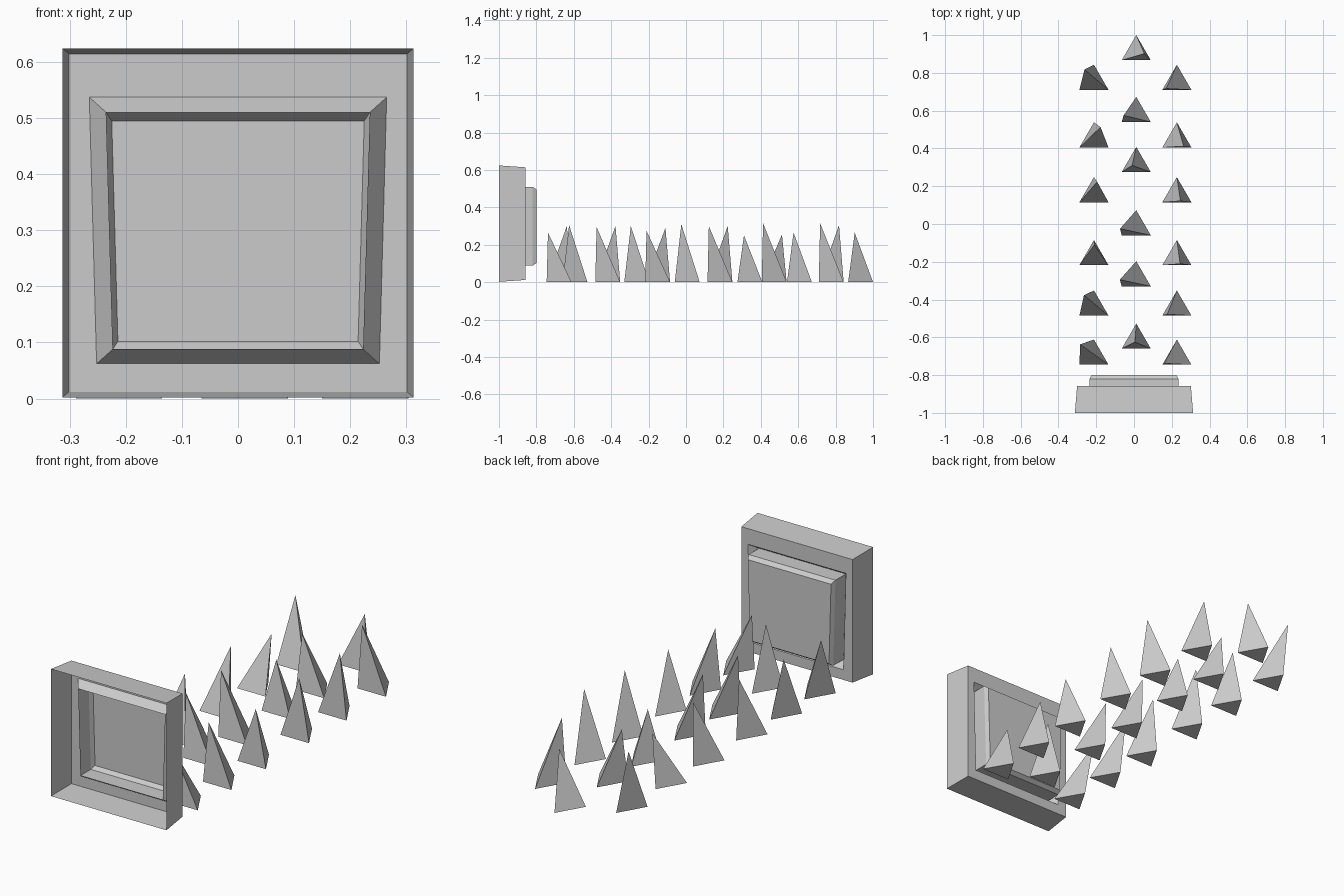
import bpy
import bmesh

cube = bpy.data.objects.get("Cube")
if cube:
    bpy.data.objects.remove(cube, do_unlink=True)

# Single plain grey material
grey = bpy.data.materials.new("plain_grey")
grey.use_nodes = True
GREY = (0.6, 0.6, 0.6, 1.0)
grey.diffuse_color = GREY
grey.node_tree.nodes["Principled BSDF"].inputs["Base Color"].default_value = GREY


def make_object(name, bm):
    mesh = bpy.data.meshes.new(name)
    bm.to_mesh(mesh)
    bm.free()
    mesh.materials.append(grey)
    obj = bpy.data.objects.new(name, mesh)
    bpy.context.collection.objects.link(obj)
    return obj


def trapezoid(bm, half_top, half_bottom, top, bottom, y):
    corners = ((-half_bottom, bottom), (half_bottom, bottom),
               (half_top, top), (-half_top, top))
    return [bm.verts.new((x, y, z)) for x, z in corners]


def bridge(bm, a, b):
    for i in range(len(a)):
        j = (i + 1) % len(a)
        bm.faces.new((a[i], a[j], b[j], b[i]))


# Wall panel: open-fronted shell, raised lip, then a sunken bevelled panel
bm = bmesh.new()
sections = (
    (0.313, 0.313, 0.624, 0.002, -1.0),    # open front rim
    (0.301, 0.301, 0.614, 0.012, -0.858),  # back plate edge
    (0.265, 0.252, 0.537, 0.062, -0.858),  # opening in back plate
    (0.235, 0.223, 0.51, 0.088, -0.90),    # lip ridge
    (0.235, 0.223, 0.51, 0.088, -0.82),    # recess wall
    (0.225, 0.214, 0.495, 0.102, -0.80),   # bevel to panel
)
loops = [trapezoid(bm, *s) for s in sections]
for a, b in zip(loops, loops[1:]):
    bridge(bm, a, b)
bm.faces.new(loops[-1])
make_object("wall_panel", bm)


# Spikes: three-sided pyramids with tips leaning in different directions
def spike(name, x, y, tip):
    bm = bmesh.new()
    base = [bm.verts.new(p) for p in
            ((x - 0.077, y, 0), (x + 0.077, y, 0), (x, y + 0.133, 0))]
    apex = bm.verts.new(tip)
    bm.faces.new(base[::-1])
    for i in range(3):
        bm.faces.new((base[i], base[(i + 1) % 3], apex))
    make_object(name, bm)


side_rows = (-0.745, -0.485, -0.218, 0.115, 0.405, 0.71)
middle_rows = (-0.66, -0.33, -0.06, 0.275, 0.54, 0.867)

# Each column: centre x, row positions, tip offset in y, tip x and height
columns = {
    "right_spike": (-0.212, side_rows, 0.108, (
        (-0.285, 0.30), (-0.265, 0.30), (-0.21, 0.29),
        (-0.195, 0.30), (-0.177, 0.255), (-0.262, 0.305))),
    "middle_spike": (0.012, middle_rows, 0.035, (
        (0.005, 0.305), (-0.075, 0.30), (-0.074, 0.31),
        (-0.01, 0.25), (-0.055, 0.265), (0.055, 0.265))),
    "left_spike": (0.227, side_rows, 0.007, (
        (0.16, 0.265), (0.176, 0.295), (0.244, 0.275),
        (0.246, 0.30), (0.263, 0.315), (0.17, 0.315))),
}
for name, (x, rows, lean, tips) in columns.items():
    for n, (y, (tip_x, height)) in enumerate(zip(rows, tips), 1):
        spike(f"{name}_{n}", x, y, (tip_x, y + lean, height))
